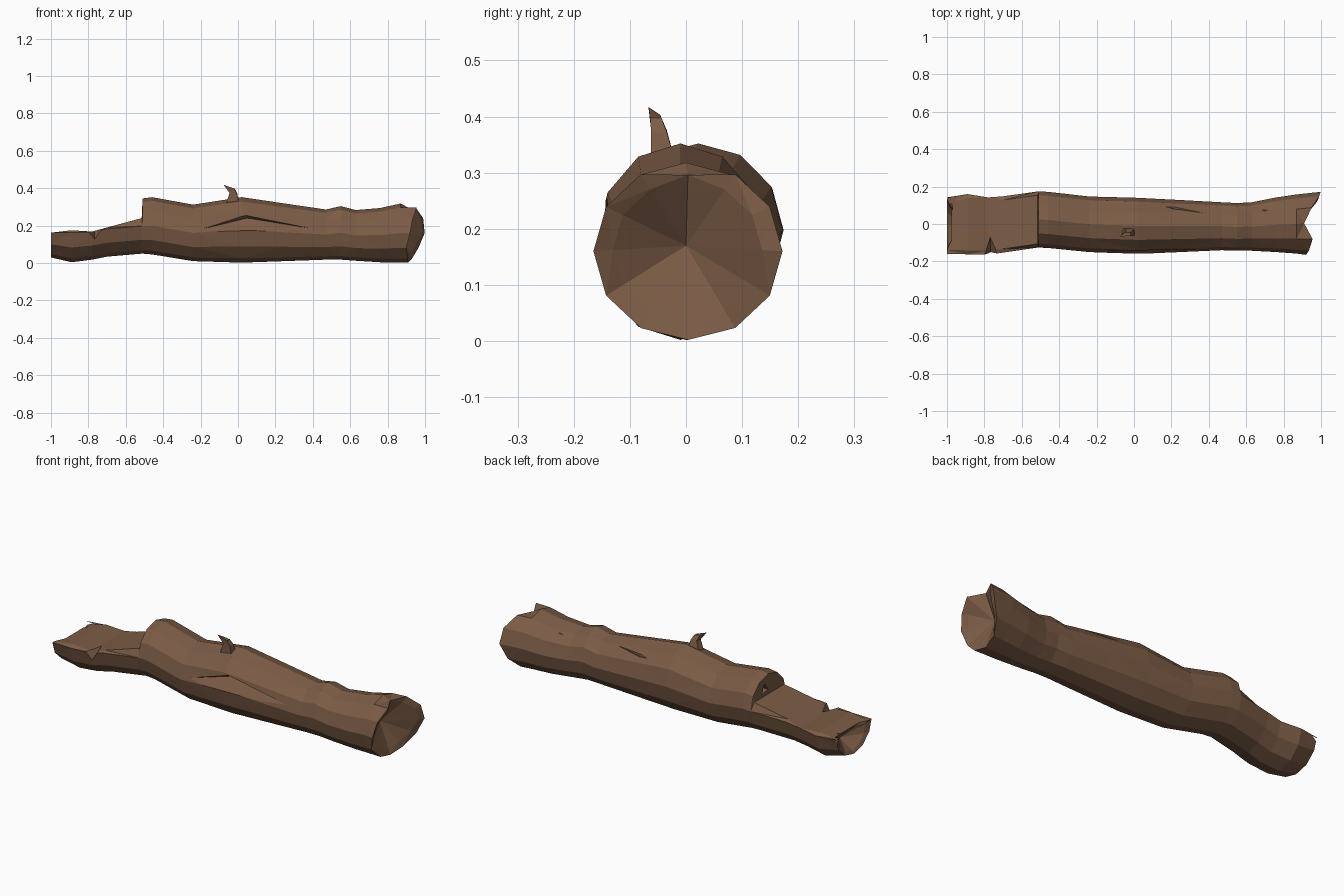
import bpy, bmesh, math
from mathutils import Vector

if "Cube" in bpy.data.objects:
    bpy.data.objects.remove(bpy.data.objects["Cube"])

SIDES = 12
bark = bpy.data.materials.new("bark brown")
bark.diffuse_color = (0.2, 0.107, 0.061, 1)
bark.use_nodes = True
bark.node_tree.nodes["Principled BSDF"].inputs["Base Color"].default_value = bark.diffuse_color


def make_object(name, bm):
    bmesh.ops.recalc_face_normals(bm, faces=bm.faces)
    me = bpy.data.meshes.new(name)
    bm.to_mesh(me)
    bm.free()
    me.materials.append(bark)
    ob = bpy.data.objects.new(name, me)
    bpy.context.collection.objects.link(ob)
    return ob


def ring(x, y0, y1, z0, z1, cap=9.0):
    """Twelve-sided section starting at the bottom, flattened above cap."""
    pts = []
    for k in range(SIDES):
        a = 2 * math.pi * k / SIDES
        y = (y0 + y1) / 2 + (y1 - y0) / 2 * math.sin(a)
        z = (z0 + z1) / 2 - (z1 - z0) / 2 * math.cos(a)
        pts.append(Vector((x, y, min(z, cap))))
    return pts


def inset(pts, centre, scale, dx):
    return [Vector((p.x + dx, centre.y + (p.y - centre.y) * scale,
                    centre.z + (p.z - centre.z) * scale)) for p in pts]


# x, front, back, bottom, top, flat cap of the broken half
sections = [
    (-1.00, -0.160, 0.142, 0.030, 0.31, 0.162),
    (-0.89, -0.162, 0.160, 0.004, 0.32, 0.175),
    (-0.78, -0.164, 0.142, 0.018, 0.32, 0.168),
    (-0.70, -0.153, 0.148, 0.034, 0.33, 0.190),
    (-0.515, -0.126, 0.174, 0.050, 0.345, 0.240),
    (-0.51, -0.126, 0.174, 0.050, 0.345, 9),
    (-0.46, -0.128, 0.172, 0.046, 0.352, 9),
    (-0.24, -0.150, 0.147, 0.010, 0.312, 9),
    (0.02, -0.160, 0.140, 0.002, 0.352, 9),
    (0.25, -0.150, 0.128, 0.010, 0.318, 9),
    (0.47, -0.140, 0.116, 0.018, 0.286, 9),
    (0.55, -0.143, 0.112, 0.018, 0.304, 9),
    (0.63, -0.143, 0.116, 0.012, 0.283, 9),
    (0.76, -0.150, 0.142, 0.004, 0.294, 9),
    (0.87, -0.158, 0.158, 0.002, 0.318, 9),
    (0.92, -0.165, 0.172, 0.002, 0.318, 9),
]
loops = [ring(*s) for s in sections]

# Ragged rims: shift the end points along the log
for p in loops[0]:
    p.x += 0.025 if p.z > 0.155 and abs(p.y) < 0.13 else 0
jag = [-.01, .01, .045, .078, .07, .03, -.01, .035, .015, 0, -.02, -.01]
for p, d in zip(loops[-1], jag):
    p.x += d
loops[-1][6].z -= 0.022

# Hollow ends: inset rim then a recessed centre
left_c, right_c = Vector((-0.92, 0, 0.10)), Vector((0.85, 0, 0.17))
loops.insert(0, inset(loops[0], left_c, 0.78, 0.01))
loops.append(inset(loops[-1], right_c, 0.79, -0.012))

bm = bmesh.new()
rows = [[bm.verts.new(p) for p in lp] for lp in loops]
for a, b in zip(rows, rows[1:]):
    for k in range(SIDES):
        j = (k + 1) % SIDES
        bm.faces.new((a[k], a[j], b[j], b[k]))
for row, c in ((rows[0], left_c), (rows[-1], right_c)):
    v = bm.verts.new(c)
    for k in range(SIDES):
        bm.faces.new((row[k], row[(k + 1) % SIDES], v))
bmesh.ops.triangulate(bm, faces=bm.faces)
log = make_object("log", bm)


def hull(name, shapes):
    """One object of separate convex wedges."""
    bm = bmesh.new()
    for pts in shapes:
        vs = [bm.verts.new(p) for p in pts]
        bmesh.ops.convex_hull(bm, input=vs)
    return make_object(name, bm)


# Splits and notches cut from the log
cutter = hull("split_cutter", [
    # long split on the front
    [(-.25, -.158, .168), (.03, -.19, .275), (.03, -.22, .205),
     (.47, -.145, .172), (.05, -.105, .24)],
    # long split on the back
    [(.04, .125, .29), (.20, .19, .29), (.47, .045, .285), (.22, .08, .265),
     (.15, .09, .34)],
    # short split near the right end, back
    [(.60, .10, .24), (.68, .05, .31), (.86, .12, .29), (.72, .14, .27), (.70, .07, .255)],
    # notch in the front of the broken half
    [(-.83, -.19, .20), (-.70, -.19, .21), (-.77, -.035, .19), (-.765, -.19, .105)],
    # notch in the back left corner
    [(-1.03, .09, .20), (-1.03, .17, .13), (-.90, .118, .19), (-1.03, .03, .13)],
    # pocket in the step
    [(-.53, .02, .26), (-.53, .10, .25), (-.53, .06, .315), (-.465, .055, .275)],
])
mod = log.modifiers.new("splits", "BOOLEAN")
mod.operation = "DIFFERENCE"
mod.solver = "EXACT"
mod.object = cutter
deps = bpy.context.evaluated_depsgraph_get()
log.data = bpy.data.meshes.new_from_object(log.evaluated_get(deps))
log.modifiers.clear()
bpy.data.objects.remove(cutter)

# Broken twig on top
bm = bmesh.new()
levels = [
    [(-.065, -.062, .315), (.006, -.062, .315), (.006, -.018, .315), (-.065, -.018, .315)],
    [(-.045, -.062, .375), (-.006, -.062, .37), (-.004, -.034, .372), (-.04, -.034, .375)],
    [(-.077, -.067, .417), (-.020, -.064, .397), (-.018, -.044, .398), (-.05, -.046, .403)],
]
rows = [[bm.verts.new(p) for p in lv] for lv in levels]
for a, b in zip(rows, rows[1:]):
    for k in range(4):
        j = (k + 1) % 4
        bm.faces.new((a[k], a[j], b[j], b[k]))
bm.faces.new(rows[0])
bm.faces.new(rows[-1])
make_object("twig", bm)
